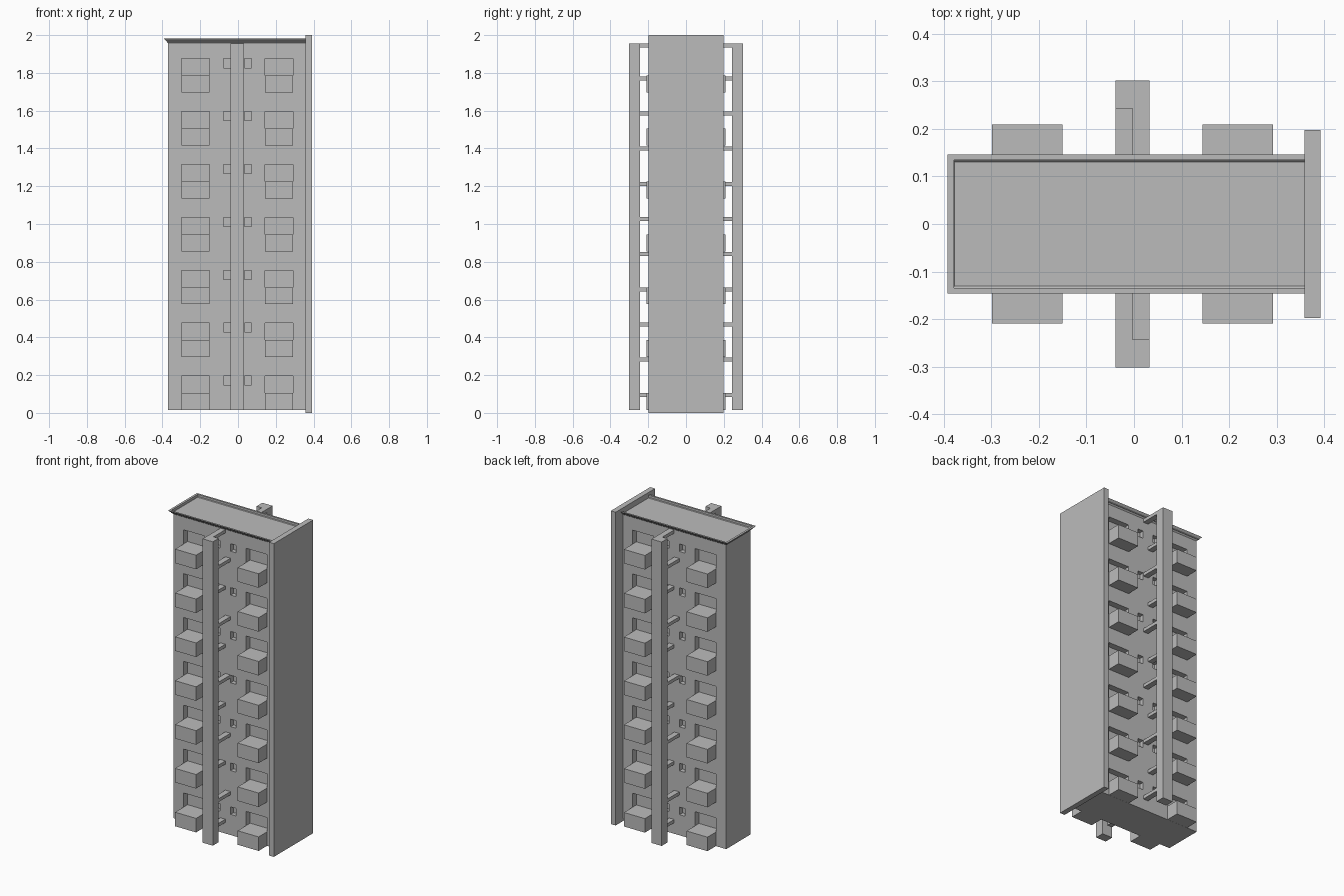
import bpy, bmesh
from mathutils import Vector

if "Cube" in bpy.data.objects:
    bpy.data.objects.remove(bpy.data.objects["Cube"])

# One flat concrete colour
concrete = bpy.data.materials.new("concrete_grey")
concrete.diffuse_color = (0.5, 0.5, 0.5, 1)
concrete.use_nodes = True
concrete.node_tree.nodes["Principled BSDF"].inputs["Base Color"].default_value = concrete.diffuse_color

ROWS = [0.28 * i for i in range(7)]      # storey offsets
WALL = 0.123                             # half depth of the tower
CX = -0.003                              # centre line of the facades


def add_box(bm, x0, x1, y0, y1, z0, z1):
    y0, y1 = sorted((y0, y1))
    v = bmesh.ops.create_cube(bm, size=1)["verts"]
    bmesh.ops.scale(bm, verts=v, vec=(x1 - x0, y1 - y0, z1 - z0))
    bmesh.ops.translate(bm, verts=v, vec=Vector((x0 + x1, y0 + y1, z0 + z1)) / 2)


def finish(bm, name):
    bmesh.ops.recalc_face_normals(bm, faces=bm.faces)
    mesh = bpy.data.meshes.new(name)
    bm.to_mesh(mesh)
    bm.free()
    mesh.materials.append(concrete)
    obj = bpy.data.objects.new(name, mesh)
    bpy.context.collection.objects.link(obj)
    return obj


def boxes(name, specs):
    bm = bmesh.new()
    for s in specs:
        add_box(bm, *s)
    return finish(bm, name)


# Tower with flared cornice and sunken roof: stacked rectangular rings
rings = [(-0.370, 0.365, WALL, 0.015), (-0.370, 0.365, WALL, 1.957),
         (-0.392, 0.370, 0.146, 1.982), (-0.378, 0.367, 0.134, 1.982),
         (-0.378, 0.367, 0.134, 1.965)]
bm = bmesh.new()
loops = [[bm.verts.new(p) for p in ((x0, -y, z), (x1, -y, z), (x1, y, z), (x0, y, z))]
         for x0, x1, y, z in rings]
for a, b in zip(loops, loops[1:]):
    for i in range(4):
        j = (i + 1) % 4
        bm.faces.new((a[i], a[j], b[j], b[i]))
bm.faces.new(loops[0][::-1])
bm.faces.new(loops[-1])
tower = finish(bm, "tower")

# Window recesses cut into both facades
cuts = []
for side in (-1, 1):
    for h in ROWS:
        for s in (-1, 1):
            x = CX + s * 0.221
            cuts.append((x - 0.074, x + 0.074, side * (WALL - 0.04), side * 0.2, 0.105 + h, 0.195 + h))
            x = CX + s * 0.056
            cuts.append((x - 0.019, x + 0.019, side * (WALL - 0.03), side * 0.2, 0.147 + h, 0.195 + h))
cutter = boxes("window_cutter", cuts)
cutter.hide_render = True
mod = tower.modifiers.new("windows", "BOOLEAN")
mod.operation = "DIFFERENCE"
mod.solver = "EXACT"
mod.object = cutter
bpy.context.view_layer.objects.active = tower
bpy.ops.object.modifier_apply(modifier=mod.name)
bpy.data.objects.remove(cutter)

# Balconies under the large windows
for side, label in ((-1, "front"), (1, "back")):
    boxes(label + "_balconies",
          [(CX + s * 0.221 - 0.074, CX + s * 0.221 + 0.074, side * (WALL - 0.04), side * 0.209,
            0.0155 + h, 0.105 + h) for h in ROWS for s in (-1, 1)])

# Free-standing columns tied back by beams alternating left and right
for side, label in ((-1, "front"), (1, "back")):
    boxes(label + "_column", [(CX - 0.036, CX + 0.036, side * 0.243, side * 0.301, 0.015, 1.955)])
    ties = []
    for i in range(11):
        top = 1.955 if i == 0 else 1.782 - 0.1862 * (i - 1)
        s = side if i % 2 == 0 else -side
        x0, x1 = sorted((CX, CX + s * 0.036))
        ties.append((x0, x1, side * (WALL - 0.01), side * 0.243, top - 0.021, top))
    boxes(label + "_tie_beams", ties)

# Tall blank slab on the right end
boxes("end_wall", [(0.358, 0.392, -0.198, 0.198, 0.0, 2.0)])
